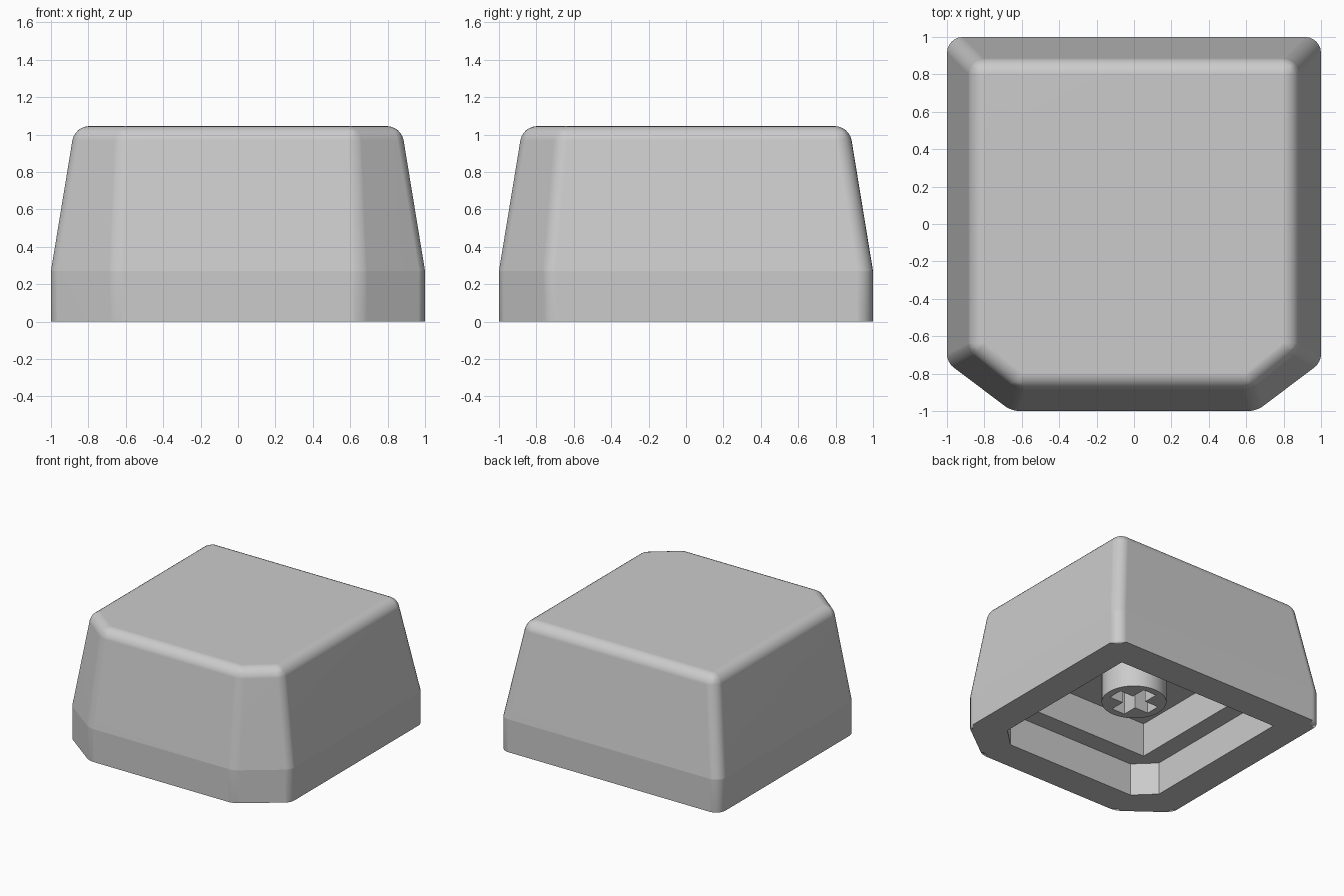
import bpy, bmesh, math

cube = bpy.data.objects.get("Cube")
if cube:
    bpy.data.objects.remove(cube)

SKIRT, TOP, CEILING = 0.27, 1.045, 0.55

plastic = bpy.data.materials.new("grey_plastic")
plastic.use_nodes = True
plastic.diffuse_color = (0.6, 0.6, 0.6, 1)
plastic.node_tree.nodes["Principled BSDF"].inputs["Base Color"].default_value = (0.6, 0.6, 0.6, 1)


def outline(half, cut_x=0.0, cut_y=0.0):
    """Square whose two front corners are cut off."""
    h, x, y = half, half - cut_x, half - cut_y
    return [(h, h), (-h, h), (-h, -y), (-x, -h), (x, -h), (h, -y)]


def finish(bm, name):
    bmesh.ops.recalc_face_normals(bm, faces=bm.faces)
    mesh = bpy.data.meshes.new(name)
    bm.to_mesh(mesh)
    bm.free()
    mesh.materials.append(plastic)
    obj = bpy.data.objects.new(name, mesh)
    bpy.context.collection.objects.link(obj)
    return obj


# Hollow shell: rings run from the inner ceiling, over the rim, to the top
rings = [
    (outline(0.59), CEILING),
    (outline(0.59), SKIRT),
    (outline(0.745, 0.155, 0.15), SKIRT),
    (outline(0.745, 0.155, 0.15), 0),
    (outline(1.0, 0.345, 0.26), 0),
    (outline(1.0, 0.345, 0.26), SKIRT),
    (outline(0.873, 0.25, 0.2), TOP),
]
bm = bmesh.new()
loops = [[bm.verts.new((x, y, z)) for x, y in pts] for pts, z in rings]
for a, b in zip(loops, loops[1:]):
    for i in range(6):
        j = (i + 1) % 6
        bm.faces.new((a[i], a[j], b[j], b[i]))
bm.faces.new(loops[0])
bm.faces.new(loops[-1])
bmesh.ops.remove_doubles(bm, verts=bm.verts, dist=0.0001)

# Round the outer upright edges and the top edge; keep the rest crisp
weight = bm.edges.layers.float.new("bevel_weight_edge")
for e in bm.edges:
    p, q = (v.co for v in e.verts)
    outer = min(max(abs(p.x), abs(p.y)), max(abs(q.x), abs(q.y))) > 0.8
    if outer and min(p.z, q.z) > TOP - 0.01:
        e[weight] = 0.9
    elif outer and abs(p.z - q.z) > 0.1:
        e[weight] = 1.0 if p.y > 0 else 0.5
    e.smooth = e[weight] > 0
for f in bm.faces:
    f.smooth = True
shell = finish(bm, "cap_shell")
bevel = shell.modifiers.new("rounded_edges", "BEVEL")
bevel.limit_method = "WEIGHT"
bevel.width = 0.085
bevel.segments = 6
normals = shell.modifiers.new("flat_panels", "WEIGHTED_NORMAL")
normals.keep_sharp = True

# Round stem with a cross-shaped socket
bm = bmesh.new()
RADIUS, ARM, SLOT, STEM_Z = 0.244, 0.185, 0.06, 0.26
circle = [(RADIUS * math.cos(math.tau * i / 48), RADIUS * math.sin(math.tau * i / 48))
          for i in range(48)]
quarter = [(ARM, -SLOT), (ARM, SLOT), (SLOT, SLOT)]
cross = []
for k in range(4):
    c, s = round(math.cos(k * math.pi / 2)), round(math.sin(k * math.pi / 2))
    cross += [(c * x - s * y, s * x + c * y) for x, y in quarter]
for pts in (circle, cross):
    vs = [bm.verts.new((x, y, STEM_Z)) for x, y in pts]
    for i, v in enumerate(vs):
        bm.edges.new((v, vs[(i + 1) % len(vs)]))
bmesh.ops.triangle_fill(bm, edges=bm.edges, use_beauty=True)
ext = bmesh.ops.extrude_face_region(bm, geom=bm.faces[:], use_keep_orig=True)
for v in ext["geom"]:
    if isinstance(v, bmesh.types.BMVert):
        v.co.z = CEILING + 0.01
stem = finish(bm, "stem")
bpy.ops.object.select_all(action="DESELECT")
stem.select_set(True)
bpy.context.view_layer.objects.active = stem
bpy.ops.object.shade_smooth_by_angle(angle=math.radians(30))
